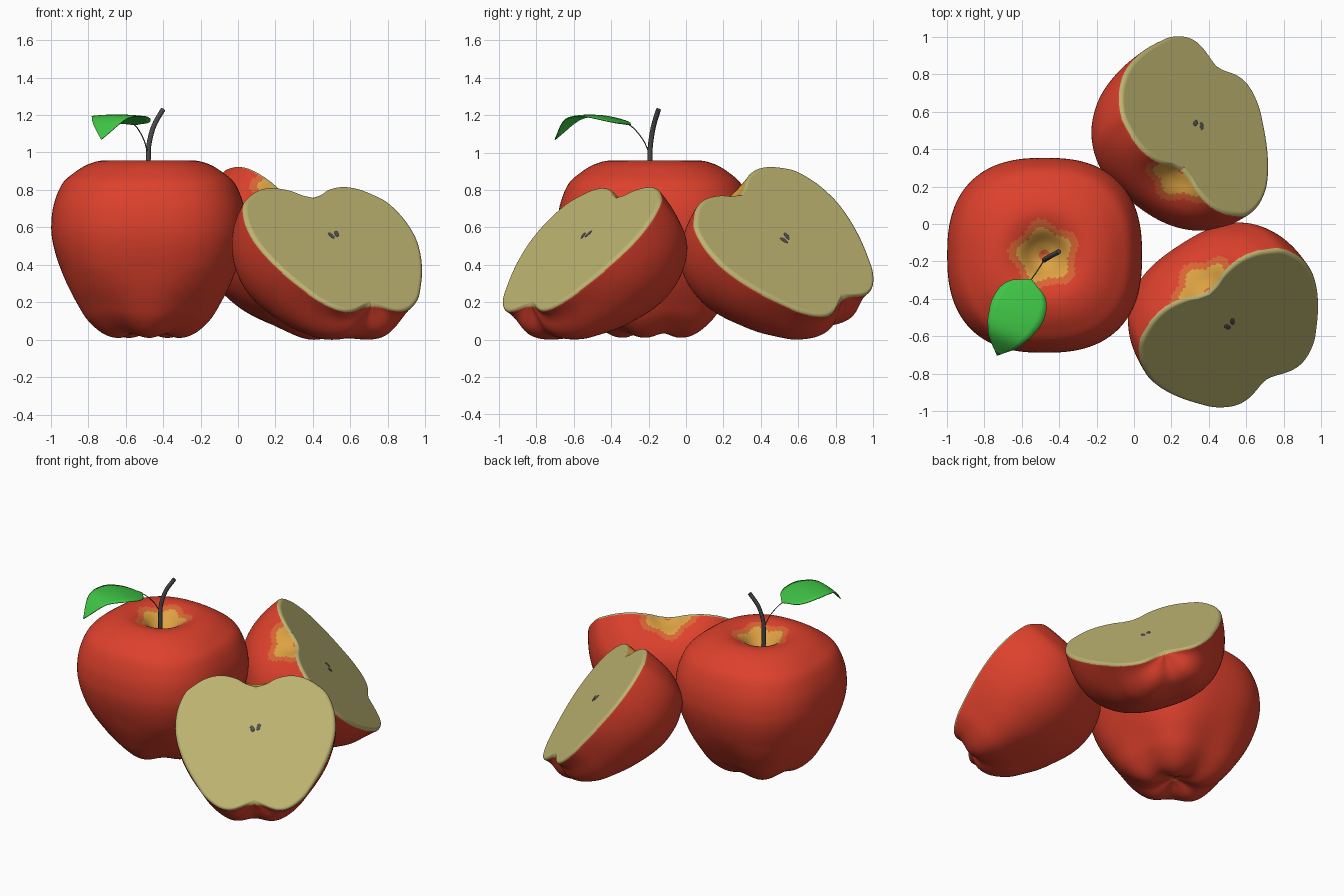
import bpy, bmesh, math
from mathutils import Vector, Matrix

if "Cube" in bpy.data.objects:
    bpy.data.objects.remove(bpy.data.objects["Cube"])


def mat(name, col):
    m = bpy.data.materials.new(name)
    m.diffuse_color = (*col, 1)
    m.use_nodes = True
    m.node_tree.nodes["Principled BSDF"].inputs["Base Color"].default_value = m.diffuse_color
    return m


RED = mat("red skin", (0.72, 0.052, 0.025))
ORANGE = mat("orange skin", (0.70, 0.13, 0.035))
YELLOW = mat("yellow skin", (0.72, 0.36, 0.055))
FLESH = mat("cream flesh", (0.51, 0.455, 0.165))
SEED = mat("dark seed", (0.08, 0.08, 0.09))
STEM = mat("dark stem", (0.07, 0.068, 0.068))
LEAF = mat("green leaf", (0.05, 0.56, 0.06))
STALK = mat("leaf stalk", (0.11, 0.12, 0.035))

# apple side profile (radius, height) from bottom dimple to top dimple
PROFILE = [(0, .075), (.05, .058), (.15, .022), (.235, .04), (.32, .11), (.38, .20),
           (.44, .31), (.485, .42), (.512, .52), (.52, .61), (.507, .72), (.463, .83),
           (.40, .89), (.32, .938), (.23, .957), (.14, .93), (.07, .87), (0, .83)]
RIM = 0.025  # rounding of the cut edge


def spline(pts, sub):
    p = [Vector(q) for q in pts]
    p = [2 * p[0] - p[1]] + p + [2 * p[-1] - p[-2]]
    out = []
    for i in range(1, len(p) - 2):
        a, b, c, d = p[i - 1:i + 3]
        for k in range(sub):
            t = k / sub
            out.append(0.5 * (2 * b + (c - a) * t + (2 * a - 5 * b + 4 * c - d) * t * t
                              + (3 * b - a - 3 * c + d) * t ** 3))
    out.append(p[-2])
    return out


def link(name, data):
    ob = bpy.data.objects.new(name, data)
    bpy.context.collection.objects.link(ob)
    return ob


def finish(name, bm, mats):
    me = bpy.data.meshes.new(name)
    bm.to_mesh(me)
    bm.free()
    for m in mats:
        me.materials.append(m)
    return link(name, me)


def apple(name, half=False):
    bm = bmesh.new()
    pts = PROFILE
    if half:  # shallower dimple at the cut
        pts = [(r, .957 - (.957 - z) * .65) if r < .22 and z > .7 else (r, z) for r, z in pts]
    prof = spline(pts, 7)
    if half:
        count = 121
        angles = [math.pi * (1 - math.cos(math.pi * j / 120)) / 2 for j in range(121)]
    else:
        count = 180
        angles = [2 * math.pi * j / count for j in range(count)]
    inset = RIM if half else 0
    bottom = bm.verts.new((0, 0, prof[0].y + inset))
    top = bm.verts.new((0, 0, prof[-1].y - inset * 0.5))
    rings = []
    for i in range(1, len(prof) - 1):
        r, z = prof[i]
        tan = (prof[i + 1] - prof[i - 1]).normalized()
        sq = max(0, min(1, (r - 0.12) / 0.3))           # squarish waist
        low = max(0, 1 - z / 0.38) * min(1, r / 0.15) if z < .38 else 0  # lobes below
        ring = []
        for a in angles:
            c, s = math.cos(a), math.sin(a)
            k = (abs(c) ** 2.5 + abs(s) ** 2.5) ** (-1 / 2.5)
            lobe = low * math.cos(5 * (a + 0.3))
            rr = r * (1 + (k - 1) * sq) * (1 + 0.045 * lobe)
            x, y, zz = rr * c, rr * s, z - 0.012 * lobe
            if half and y < RIM:
                d = RIM * (1 - math.sqrt(max(0, 1 - (1 - max(y, 0) / RIM) ** 2)))
                if z > .8 and r < .1:
                    d *= 0.5 + 5 * r
                x -= math.copysign(min(d * tan.y, abs(x) * .9) if tan.y > 0 else d * tan.y * min(1, r / .1), c)
                zz += d * tan.x
            ring.append(bm.verts.new((x, max(y, 0) if half else y, zz)))
        rings.append(ring)
    for j in range(count - 1 if half else count):
        k = (j + 1) % count
        bm.faces.new((bottom, rings[0][k], rings[0][j]))
        bm.faces.new((top, rings[-1][j], rings[-1][k]))
        for a, b in zip(rings, rings[1:]):
            bm.faces.new((a[j], a[k], b[k], b[j]))
    # star-shaped blush around the stem, small spot below, flesh at the cut edge
    for f in bm.faces:
        f.smooth = True
        c = f.calc_center_median()
        r = math.hypot(c.x, c.y)
        star = math.cos(5 * (math.atan2(c.y, c.x) - 0.5))
        if half and c.y < RIM * 0.7:
            f.material_index = 3
        elif c.z > 0.7:
            if r < 0.03:
                f.material_index = 1
            elif r < 0.137 + 0.014 * star:
                f.material_index = 2
            elif r < 0.178 + 0.02 * star:
                f.material_index = 1
        elif r < 0.025:
            f.material_index = 1
    if half:
        loop = [bottom] + [q[0] for q in rings] + [top] + [q[-1] for q in reversed(rings)]
        cap = bm.faces.new(loop)
        cap.material_index = 3
        cap.smooth = False
    bmesh.ops.recalc_face_normals(bm, faces=bm.faces)
    return finish(name, bm, [RED, ORANGE, YELLOW, FLESH])


# whole apple
whole = apple("whole_apple")
whole.location = (-0.477, -0.167, 0)


# cut halves: centre of the cut, core axis, cut-face normal
def half_apple(name, centre, axis, normal, seed_z):
    A = Vector(axis).normalized()
    N = Vector(normal)
    N = (N - A * N.dot(A)).normalized()
    X = (-N).cross(A)
    M = Matrix((X, -N, A)).transposed().to_4x4()
    M.translation = Vector(centre) - 0.5 * A
    ob = apple(name, True)
    M.translation.z -= min((M @ v.co).z for v in ob.data.vertices)
    ob.matrix_world = M
    # two seeds lying in the cut
    bm = bmesh.new()
    for s in (-1, 1):
        T = (Matrix.Translation((s * 0.02, 0, seed_z + s * 0.006))
             @ Matrix.Rotation(s * 0.3, 4, 'Y') @ Matrix.Diagonal((0.013, 0.004, 0.025, 1)))
        bmesh.ops.create_icosphere(bm, subdivisions=2, radius=1, matrix=T)
    finish(name + "_seeds", bm, [SEED]).matrix_world = M


half_apple("front_half", (0.548, -0.588, 0.54), (-0.39, 0.58, 0.71), (0.385, -0.604, 0.70), 0.59)
half_apple("back_half", (0.352, 0.552, 0.55), (-0.234, -0.69, 0.69), (0.645, 0.44, 0.624), 0.53)


# stem and leaf stalk
def tube(name, pts, rad, m):
    cu = bpy.data.curves.new(name, 'CURVE')
    cu.dimensions = '3D'
    cu.bevel_depth = rad
    cu.bevel_resolution = 3
    cu.use_fill_caps = True
    path = spline(pts, 5)
    sp = cu.splines.new('POLY')
    sp.points.add(len(path) - 1)
    for q, p in zip(sp.points, path):
        q.co = (*p, 1)
    cu.materials.append(m)
    return link(name, cu)


tube("stem", [(-.478, -.192, .81), (-.479, -.193, .97), (-.474, -.189, 1.05),
              (-.448, -.173, 1.145), (-.40, -.147, 1.23)], 0.0135, STEM)
tube("leaf_stalk", [(-.478, -.19, .98), (-.50, -.225, 1.06), (-.53, -.27, 1.12),
                    (-.555, -.305, 1.15)], 0.003, STALK)

# leaf: arched blade, midline with half widths
mid = spline([(-.55, -.295, 1.148), (-.592, -.395, 1.182), (-.637, -.495, 1.2),
              (-.69, -.605, 1.182), (-.73, -.70, 1.07)], 5)
width = spline([(0, .004), (.12, .10), (.25, .138), (.45, .148), (.62, .127), (.8, .085), (1, .002)], 8)
side = Vector((0.91, -0.41, 0))
bm = bmesh.new()
rows = []
for i, p in enumerate(mid):
    t = i / (len(mid) - 1)
    w = min(width, key=lambda q: abs(q.x - t)).y
    rows.append([bm.verts.new(p + side * (w * u / 4) - Vector((0, 0, 0.008 * (u / 4) ** 2 * w / .148)))
                 for u in range(-4, 5)])
for a, b in zip(rows, rows[1:]):
    for u in range(8):
        f = bm.faces.new((a[u], b[u], b[u + 1], a[u + 1]))
        f.smooth = True
bmesh.ops.recalc_face_normals(bm, faces=bm.faces)
leaf = finish("leaf", bm, [LEAF])
sol = leaf.modifiers.new("thickness", 'SOLIDIFY')
sol.thickness = 0.005
sol.offset = 0
